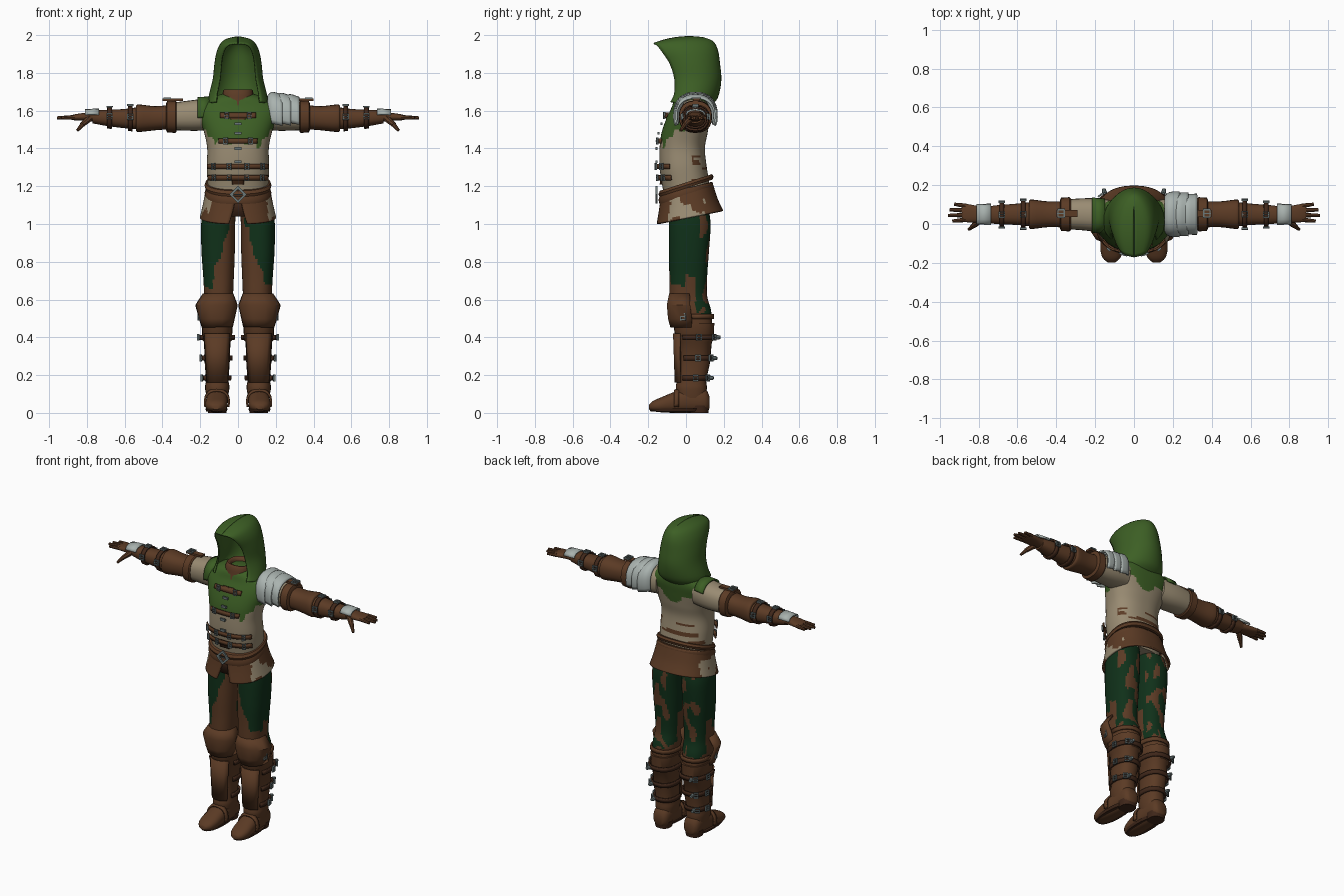
import bpy, bmesh, math
from mathutils import Vector, Matrix, noise

cube = bpy.data.objects.get("Cube")
if cube:
    bpy.data.objects.remove(cube, do_unlink=True)


def material(name, r, g, b):
    m = bpy.data.materials.new(name)
    m.use_nodes = True
    m.diffuse_color = (r, g, b, 1)
    node = m.node_tree.nodes["Principled BSDF"]
    node.inputs["Base Color"].default_value = (r, g, b, 1)
    node.inputs["Roughness"].default_value = 0.8
    return m


hood_green = material("hood green", .046, .115, .018)
pine = material("pine green", .005, .03, .01)
leather = material("leather brown", .105, .043, .018)
dark = material("dark leather", .05, .02, .01)
linen = material("linen beige", .32, .26, .17)
plate = material("pale plate", .40, .45, .43)
steel = material("steel grey", .15, .19, .19)


def finish(name, bm, mats, rule=None, thick=0):
    bmesh.ops.recalc_face_normals(bm, faces=bm.faces)
    if rule:
        for f in bm.faces:
            f.material_index = rule(f.calc_center_median())
    me = bpy.data.meshes.new(name)
    bm.to_mesh(me)
    bm.free()
    for m in mats:
        me.materials.append(m)
    me.shade_smooth()
    me.set_sharp_from_angle(angle=math.radians(42))
    ob = bpy.data.objects.new(name, me)
    bpy.context.collection.objects.link(ob)
    if thick:
        mod = ob.modifiers.new("thickness", "SOLIDIFY")
        mod.thickness, mod.offset = thick, 0
    return ob


def skin(name, rings, mats, closed=True, caps=True, rule=None, thick=0):
    bm = bmesh.new()
    vs = [[bm.verts.new(p) for p in ring] for ring in rings]
    n = len(vs[0])
    for a, b in zip(vs, vs[1:]):
        for i in range(n if closed else n - 1):
            j = (i + 1) % n
            bm.faces.new((a[i], a[j], b[j], b[i]))
    if closed and caps:
        bm.faces.new(vs[0])
        bm.faces.new(vs[-1])
    return finish(name, bm, mats, rule, thick)


def smooth_rows(rows, steps):
    """Catmull-Rom resampling of number rows."""
    out, last = [], len(rows) - 1
    for k in range(last):
        p0, p1, p2, p3 = (rows[min(max(k + d, 0), last)] for d in (-1, 0, 1, 2))
        for s in range(steps):
            t = s / steps
            out.append([b + .5 * t * (c - a + t * (2*a - 5*b + 4*c - d + t * (3*(b - c) + d - a)))
                        for a, b, c, d in zip(p0, p1, p2, p3)])
    return out + [list(rows[-1])]


def section(row, axis, angle, side=1, grow=0, tilt=0):
    t, u, v, ru, rv = row
    c, s = math.cos(angle), math.sin(angle)
    a = u + (ru + grow) * math.copysign(abs(c) ** .85, c)
    b = v + (rv + grow) * math.copysign(abs(s) ** .85, s)
    x, y, z = {"z": (a, b, t + tilt * b), "x": (t, a, b), "y": (a, t, b)}[axis]
    return Vector((x * side, y, z))


def loft(name, rows, mat, axis="z", n=24, steps=1, side=1, arc=None, thick=0,
         rule=None, tilt=0, caps=True, gap=(0, 0), grow=0):
    rows = smooth_rows(rows, steps)
    rings = []
    for k, row in enumerate(rows):
        if arc:
            g = gap[0] + (gap[1] - gap[0]) * k / (len(rows) - 1)
            a0, a1 = math.radians(arc[0]) + g, math.radians(arc[1]) - g
            angles = [a0 + (a1 - a0) * i / n for i in range(n + 1)]
        else:
            angles = [math.tau * i / n for i in range(n)]
        rings.append([section(row, axis, a, side, grow, tilt) for a in angles])
    mats = mat if isinstance(mat, list) else [mat]
    return skin(name, rings, mats, not arc, caps, rule, thick)


def at(rows, t):
    """Cross-section of a loft at position t."""
    for a, b in zip(rows, rows[1:]):
        if min(a[0], b[0]) <= t <= max(a[0], b[0]):
            f = (t - a[0]) / (b[0] - a[0])
            return [p + (q - p) * f for p, q in zip(a, b)]


def strap(name, rows, t, width, arc, axis="z", side=1, mat=leather, grow=.008, n=16):
    pair = [at(rows, t - width / 2), at(rows, t + width / 2)]
    loft(name, pair, mat, axis, n, 1, side, arc, .01, grow=grow)


def buckle(name, loc, normal, w=.03, h=.03, diamond=False):
    """Square frame facing along normal, with a prong."""
    bm = bmesh.new()
    spin = 0 if diamond else math.pi / 4
    for r0, r1 in ((1.0, .62),):
        loops = [[bm.verts.new((r * math.cos(spin + k * math.pi / 2) * w * .7,
                                r * math.sin(spin + k * math.pi / 2) * h * .7, z))
                  for k in range(4)] for r, z in ((r0, 0), (r0, .009), (r1, .009), (r1, 0))]
        for a, b in zip(loops, loops[1:] + loops[:1]):
            for i in range(4):
                bm.faces.new((a[i], a[(i + 1) % 4], b[(i + 1) % 4], b[i]))
    bmesh.ops.create_cube(bm, size=1, matrix=Matrix.Translation((0, 0, .006)) @ Matrix.Diagonal((w, .005, .006, 1)))
    z = Vector(normal).normalized()
    x = Vector((0, 0, 1)).cross(z)
    x = x.normalized() if x.length > .01 else Vector((1, 0, 0))
    m = Matrix((x, z.cross(x), z)).transposed().to_4x4()
    bm.transform(Matrix.Translation(loc) @ m)
    finish(name, bm, [steel])


def rod(name, p0, p1, r0, r1, mat):
    p0, p1 = Vector(p0), Vector(p1)
    d = p1 - p0
    bm = bmesh.new()
    bmesh.ops.create_cone(bm, cap_ends=True, segments=8, radius1=r0, radius2=r1, depth=d.length,
                          matrix=Matrix.Translation((p0 + p1) / 2) @ d.to_track_quat("Z", "Y").to_matrix().to_4x4())
    finish(name, bm, [mat])


def box(name, loc, size, mat):
    bm = bmesh.new()
    bmesh.ops.create_cube(bm, size=1, matrix=Matrix.Translation(loc) @ Matrix.Diagonal((*size, 1)))
    finish(name, bm, [mat])


# Hood: open U-shaped rows of width, front, back, front height, back height
hood_rows = smooth_rows([(.155, -.08, .13, 1.645, 1.63), (.150, -.06, .165, 1.69, 1.67),
                         (.130, -.06, .183, 1.77, 1.76), (.120, -.085, .176, 1.85, 1.85),
                         (.104, -.125, .165, 1.91, 1.92), (.07, -.155, .14, 1.947, 1.965),
                         (.002, -.17, .09, 1.955, 1.985)], 4)
rings = []
for w, f, b, zf, zb in hood_rows:
    ring, depth = [], (b - f) / 1.68
    for i in range(33):
        a = -.75 + (math.pi + 1.5) * i / 32
        y = b - depth + depth * math.sin(a)
        s = (y - f) / (b - f)
        lift = .07 * s * (1 - s) * max(0, (zf - 1.8) / .155)
        ring.append((w * math.cos(a), y, zf + (zb - zf) * s + lift))
    rings.append(ring)
skin("hood", rings, [hood_green], closed=False, thick=.008)

# Collar inside the hood
loft("collar", [(1.60, 0, .02, .12, .10), (1.655, 0, .02, .088, .085), (1.69, 0, .02, .082, .078),
                (1.712, 0, .025, .074, .07), (1.70, 0, .025, .055, .05), (1.66, 0, .025, .05, .045)], leather, steps=3)

# Torso: linen shirt with a ragged green mantle and leather scraps behind
torso = [(1.10, 0, .005, .155, .115), (1.20, 0, 0, .16, .125), (1.30, 0, -.015, .165, .125),
         (1.40, 0, -.02, .163, .12), (1.48, 0, -.008, .178, .122), (1.56, 0, .012, .203, .115),
         (1.62, 0, .03, .21, .105), (1.665, 0, .035, .15, .095), (1.69, 0, .035, .08, .07)]


def shirt_rule(p):
    x, rag = abs(p.x), .05 * noise.noise(p * 22)
    low = 1.43 + 1.2 * max(0, x - .12) if p.y < 0 else 1.50 + .5 * x
    if p.z + rag > low:
        return 1
    scraps = p.y > .03 and 1.22 < p.z < 1.37 and noise.noise(Vector((p.x * 7, 3, p.z * 38))) > .12
    return 2 if scraps else 0


loft("torso", torso, [linen, hood_green, leather], n=88, steps=8, rule=shirt_rule)
strap("chest_placket", torso, 1.40, .38, (-98, -82), n=4)
bpy.data.objects["chest_placket"].hide_render = False
for z, half in ((1.575, 22), (1.44, 30), (1.305, 62), (1.245, 62)):
    strap("chest_strap", torso, z, .026, (-90 - half, -90 + half), grow=.013)
    for off in (-.6, -.17, .17, .6) if half > 50 else (-.5, .5):
        a = math.radians(-90 + half * off * 1.1)
        p = section(at(torso, z), "z", a, grow=.018)
        buckle("chest_buckle", p, (math.cos(a), math.sin(a), 0), .024, .036)
for z in (1.33, 1.40, 1.48, 1.53):
    box("placket_clasp", section(at(torso, z), "z", -math.pi / 2, grow=.016), (.035, .012, .014), steel)

# Belts and flared tunic skirt
for name, z, wide, tilt in (("waist_belt", 1.165, .046, .26), ("upper_belt", 1.205, .03, .32)):
    loft(name, [(z - wide / 2, 0, .0, .172, .14), (z, 0, 0, .177, .146), (z + wide / 2, 0, 0, .17, .138)],
         leather, n=40, tilt=tilt)
buckle("belt_buckle", (0, -.152, 1.155), (0, -1, 0), .066, .066, True)


def skirt_rule(p):
    return int(abs(p.x) > .10 and p.z < 1.14 and -.09 < p.y < .1 and noise.noise(p * 13) > -.05)


loft("tunic_skirt", [(1.19, 0, .005, .163, .13), (1.10, 0, .012, .18, .15), (1.03, 0, .02, .196, .172)],
     [leather, linen], n=72, steps=6, arc=(-90, 270), gap=(.01, .2), thick=.012, tilt=.2, rule=skirt_rule)
loft("skirt_lining", [(1.17, 0, .005, .15, .118), (1.04, 0, .01, .17, .14)], dark, arc=(-115, -65), thick=.008)

# Trousers colouring: ragged green over brown
leg = [(1.10, .095, .015, .085, .10), (1.0, .105, .02, .09, .11), (.85, .105, .015, .088, .106),
       (.72, .103, .012, .081, .10), (.62, .103, .012, .077, .10), (.54, .107, .025, .08, .108),
       (.45, .11, .04, .073, .10)]


def trouser_rule(p):
    x, rag = abs(p.x), noise.noise(p * 16)
    if p.y > .075 and noise.noise(Vector((p.x * 20, p.y * 9, p.z * 9))) > .16:
        return 0
    low = .68 if p.y < 0 else .74 if p.y < .05 else .53
    side = p.y > .02 or x + .02 * rag > .04 + (1 - p.z) * .33
    return int(side and p.z + .05 * rag > low)


shaft = [(.475, .11, .042, .082, .108), (.385, .11, .045, .078, .102), (.375, .11, .045, .07, .092),
         (.26, .11, .04, .066, .086), (.17, .11, .03, .059, .076), (.145, .11, .028, .064, .082),
         (.125, .11, .028, .064, .082), (.08, .11, .03, .056, .075)]
foot = [(.125, .11, .055, .03, .03), (.10, .11, .066, .052, .062), (.02, .11, .07, .056, .07),
        (-.06, .112, .056, .058, .056), (-.13, .115, .043, .058, .04), (-.175, .116, .036, .045, .027),
        (-.197, .116, .03, .02, .012)]

# Sleeve, arm guard, gauntlet and palm run along x
sleeve = [(.13, .045, 1.58, .08, .08), (.20, .047, 1.577, .085, .083), (.27, .05, 1.573, .082, .079),
          (.345, .05, 1.57, .076, .073)]
cuff = [(.325, .05, 1.568, .082, .08), (.332, .05, 1.568, .088, .086), (.375, .05, 1.568, .086, .083),
        (.382, .05, 1.568, .07, .068)]
upper = [(.36, .05, 1.566, .068, .064), (.44, .05, 1.56, .066, .064), (.525, .05, 1.56, .076, .073),
         (.54, .05, 1.56, .07, .066)]
gauntlet = [(.52, .05, 1.56, .064, .06), (.60, .05, 1.558, .055, .051), (.70, .048, 1.562, .049, .042),
            (.77, .048, 1.567, .04, .034)]
palm = [(.75, .05, 1.568, .034, .028), (.80, .05, 1.568, .042, .022), (.86, .056, 1.565, .047, .017),
        (.885, .058, 1.564, .044, .011)]

for side, tag in ((1, "left"), (-1, "right")):
    # Legs
    loft(tag + "_trouser", leg, [leather, pine], n=56, steps=8, side=side, rule=trouser_rule)
    loft(tag + "_knee_guard", [(.63, .105, 0, .076, .086), (.57, .114, .0, .108, .098),
                               (.50, .112, .008, .09, .1), (.455, .11, .01, .078, .09)],
         leather, n=7, side=side, arc=(-190, 10), thick=.012)
    strap(tag + "_knee_strap", leg, .51, .025, (0, 360), side=side)
    p = section(at(leg, .51), "z", -.3, side, .02)
    buckle(tag + "_knee_buckle", p, (side, -.3, 0), .03, .04)
    loft(tag + "_boot_shaft", shaft, leather, side=side)
    loft(tag + "_shin_plate", [(.42, .11, .04, .082, .105), (.16, .11, .028, .065, .084)], leather,
         n=5, side=side, arc=(-140, -40), thick=.01)
    for z in (.40, .29, .185):
        strap(tag + "_boot_strap", shaft, z, .026, (-30, 200), side=side, mat=dark, grow=.01)
        for a in (.15, .95):
            p = section(at(shaft, z), "z", a, side, .017)
            buckle(tag + "_boot_buckle", p, (math.cos(a) * side, math.sin(a), 0), .03, .036)
        p = section(at(shaft, z), "z", 1.2, side, .02)
        rod(tag + "_strap_end", p, p + Vector((.004 * side, .022, 0)), .013, .009, steel)
    loft(tag + "_foot", foot, leather, axis="y", steps=3, side=side)
    loft(tag + "_sole", [(.008, .114, -.05, .054, .138), (.024, .114, -.045, .06, .15)], dark, side=side)
    loft(tag + "_heel", [(0, .11, .07, .048, .048), (.04, .11, .07, .054, .054)], dark, side=side)
    strap(tag + "_foot_strap", foot, -.05, .025, (-20, 200), axis="y", side=side, grow=.006)

    # Arms
    loft(tag + "_sleeve", sleeve, linen, axis="x", steps=3, side=side)
    loft(tag + "_arm_cuff", cuff, leather, axis="x", side=side)
    loft(tag + "_arm_guard", upper, leather, axis="x", steps=3, side=side)
    loft(tag + "_gauntlet", gauntlet, leather, axis="x", steps=3, side=side)
    box(tag + "_shoulder_strap", (.345 * side, .055, 1.658), (.11, .036, .012), leather)
    buckle(tag + "_shoulder_buckle", (.375 * side, .055, 1.662), (0, 0, 1), .04, .05)
    for x in (.57, .68):
        strap(tag + "_arm_strap", gauntlet, x, .024, (0, 360), axis="x", side=side, mat=dark)
        for a in (.1, 1.57, 3.04):
            p = section(at(gauntlet, x), "x", a, side, .012)
            buckle(tag + "_arm_buckle", p, (0, math.cos(a), math.sin(a)), .034, .034)
    loft(tag + "_wrist_plate", [(.735, .05, 1.572, .052, .036), (.81, .05, 1.57, .05, .034)], plate,
         axis="x", n=6, side=side, arc=(10, 170), thick=.008)

    # Hands
    loft(tag + "_palm", palm, leather, axis="x", steps=2, side=side)
    for y, tip_y, tip_x in ((.022, .015, .935), (.046, .044, .958), (.07, .073, .95), (.093, .102, .925)):
        rod(tag + "_finger", (.865 * side, y, 1.565), (tip_x * side, tip_y, 1.562), .0125, .008, leather)
    rod(tag + "_thumb_base", (.785 * side, .025, 1.56), (.825 * side, -.008, 1.525), .019, .014, leather)
    rod(tag + "_thumb", (.822 * side, -.006, 1.528), (.85 * side, -.028, 1.495), .013, .008, leather)

# Layered pauldron on the left shoulder
for x, r in ((.16, .11), (.205, .105), (.25, .098)):
    loft("pauldron_plate", [(x, .05, 1.585, r * .82, r * .85), (x + .025, .05, 1.585, r, r),
                            (x + .075, .05, 1.572, r * 1.03, r * .97)], plate, axis="x",
         n=20, steps=3, arc=(-25, 205), thick=.01)

# Green mantle scrap on the right shoulder
loft("mantle_scrap", [(.15, .045, 1.585, .087, .087), (.215, .047, 1.58, .09, .087)], hood_green, axis="x",
     side=-1, arc=(20, 190), thick=.008)
